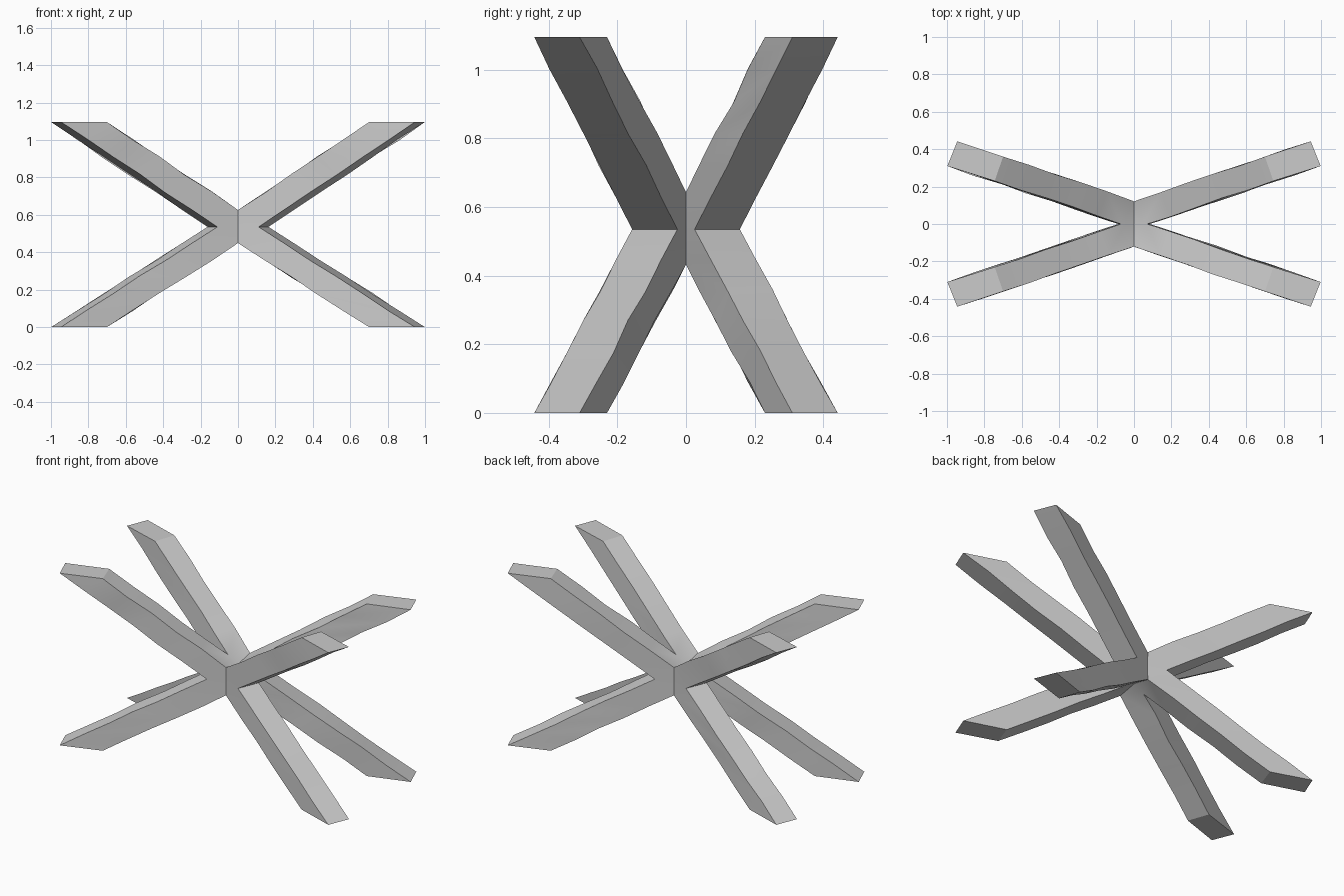
import bpy, bmesh, random
from mathutils import Vector

random.seed(4)
HEIGHT, MID = 1.095, 0.535
STEPS = 6

cube = bpy.data.objects.get("Cube")
if cube:
    bpy.data.objects.remove(cube, do_unlink=True)

# Plain grey material
grey = bpy.data.materials.new("light grey")
grey.use_nodes = True
colour = (0.6, 0.6, 0.6, 1)
grey.diffuse_color = colour
grey.node_tree.nodes["Principled BSDF"].inputs["Base Color"].default_value = colour

# Horizontal section of a beam at its tip, and its run from hub to tip
tip = [Vector(p) for p in ((0.945, 0.442), (0.70, 0.36), (0.745, 0.23), (0.998, 0.31))]
run = Vector((0.835, 0.285))


def section(bm, t, z_end):
    """Ring of corners a fraction t of the way from hub to tip."""
    z = MID + (z_end - MID) * t
    return [bm.verts.new((*(p - run * (1 - t)), z)) for p in tip]


# One upper and one lower beam, joined at the hub as a chevron
bm = bmesh.new()
rings = [section(bm, i / STEPS, 0) for i in range(STEPS, 0, -1)]
rings += [section(bm, i / STEPS, HEIGHT) for i in range(STEPS + 1)]
for a, b in zip(rings, rings[1:]):
    for i in range(4):
        j = (i + 1) % 4
        bm.faces.new((a[i], a[j], b[j], b[i]))
bm.faces.new(rings[0])
bm.faces.new(rings[-1])

# Trim at the middle planes, then mirror into all four quarters
for axis in range(2):
    normal = Vector((0, 0, 0))
    normal[axis] = 1
    bmesh.ops.bisect_plane(bm, geom=bm.verts[:] + bm.edges[:] + bm.faces[:], dist=1e-5,
                           plane_co=(0, 0, 0), plane_no=normal, clear_inner=True)
for axis in range(2):
    copy = bmesh.ops.duplicate(bm, geom=bm.verts[:] + bm.edges[:] + bm.faces[:])["geom"]
    for v in copy:
        if isinstance(v, bmesh.types.BMVert):
            v.co[axis] *= -1
    bmesh.ops.reverse_faces(bm, faces=[f for f in copy if isinstance(f, bmesh.types.BMFace)])
    bmesh.ops.remove_doubles(bm, verts=bm.verts, dist=1e-4)

# Slightly worn, uneven edges between hub and tips
for v in bm.verts:
    if 0.15 < abs(v.co.z - MID) < 0.5:
        v.co += Vector([random.uniform(-0.004, 0.004) for _ in range(3)])
bmesh.ops.recalc_face_normals(bm, faces=bm.faces)

mesh = bpy.data.meshes.new("crossed_beams")
bm.to_mesh(mesh)
bm.free()
mesh.materials.append(grey)
beams = bpy.data.objects.new("crossed_beams", mesh)
bpy.context.collection.objects.link(beams)

# Smooth faces with crisp beam edges
bpy.ops.object.select_all(action="DESELECT")
beams.select_set(True)
bpy.context.view_layer.objects.active = beams
bpy.ops.object.shade_smooth_by_angle()
